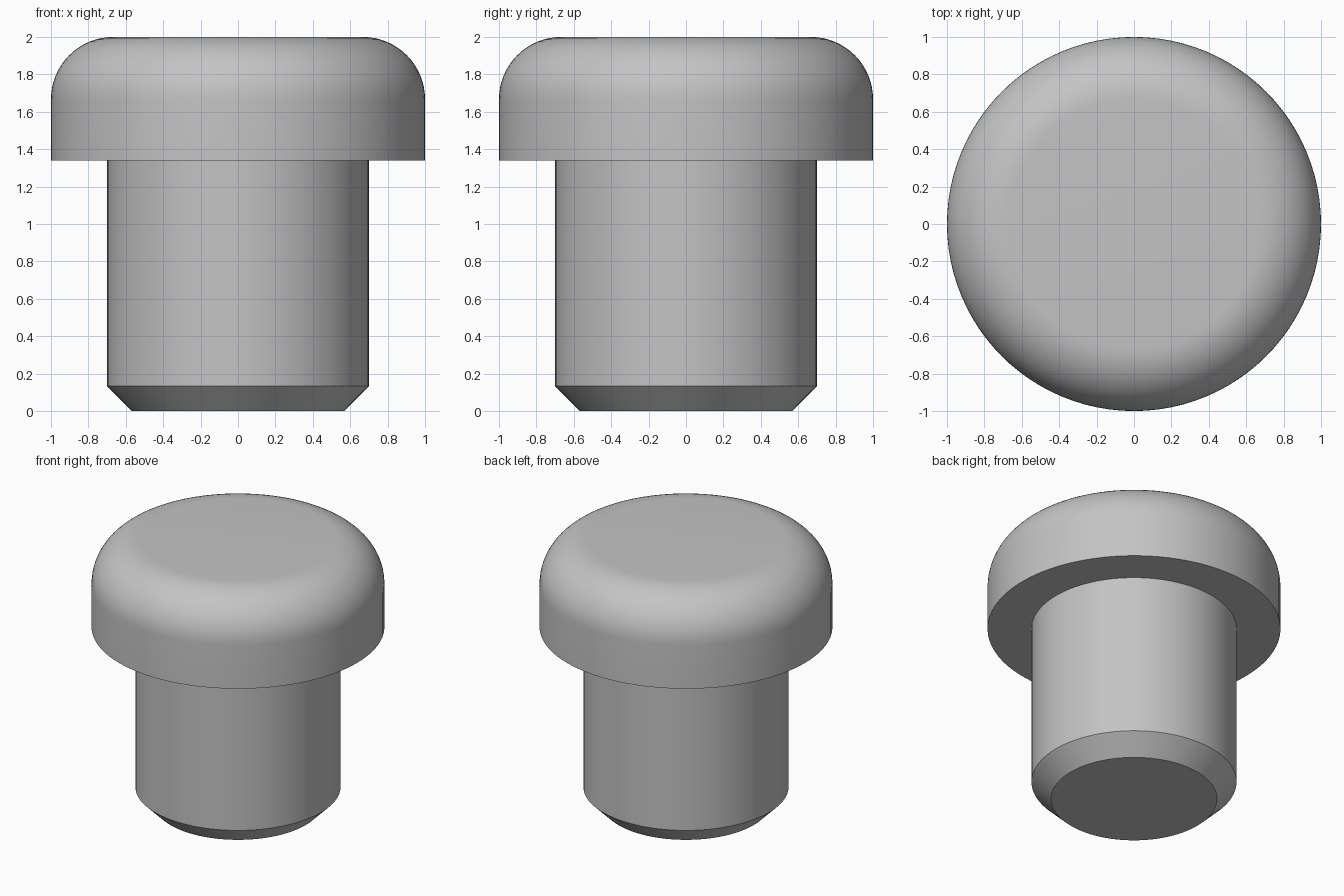
import bpy, bmesh, math

cube = bpy.data.objects.get("Cube")
if cube:
    bpy.data.objects.remove(cube, do_unlink=True)

SEGMENTS = 96

grey = bpy.data.materials.new("plain grey")
grey.use_nodes = True
colour = (0.55, 0.55, 0.55, 1)
grey.diffuse_color = colour
grey.node_tree.nodes["Principled BSDF"].inputs["Base Color"].default_value = colour


def lathe(name, profile):
    """Spin an (r, z) profile, starting and ending on the axis, around z."""
    bm = bmesh.new()
    verts = [bm.verts.new((r, 0, z)) for r, z in profile]
    edges = [bm.edges.new(pair) for pair in zip(verts, verts[1:])]
    bmesh.ops.spin(bm, geom=verts + edges, cent=(0, 0, 0), axis=(0, 0, 1),
                   angle=math.tau, steps=SEGMENTS, use_merge=True)
    bmesh.ops.remove_doubles(bm, verts=bm.verts, dist=0.0001)
    bmesh.ops.recalc_face_normals(bm, faces=bm.faces)
    mesh = bpy.data.meshes.new(name)
    bm.to_mesh(mesh)
    bm.free()
    mesh.materials.append(grey)
    obj = bpy.data.objects.new(name, mesh)
    bpy.context.collection.objects.link(obj)
    bpy.ops.object.select_all(action='DESELECT')
    obj.select_set(True)
    bpy.context.view_layer.objects.active = obj
    bpy.ops.object.shade_smooth_by_angle(angle=math.radians(30))
    return obj


# Pin: straight shaft with a chamfered tip, ending just inside the head
shaft_r, chamfer, head_base = 0.7, 0.133, 1.34
lathe("shaft", [(0, 0), (shaft_r - chamfer, 0), (shaft_r, chamfer),
                (shaft_r, head_base + 0.05), (0, head_base + 0.05)])

# Head: wide disc with a quarter-round top edge
head_r, top, fillet, steps = 1.0, 2.0, 0.333, 16
arc = [(head_r - fillet + fillet * math.cos(a), top - fillet + fillet * math.sin(a))
       for a in (i * math.pi / 2 / steps for i in range(steps + 1))]
lathe("head", [(0, head_base), (head_r, head_base)] + arc + [(0, top)])
